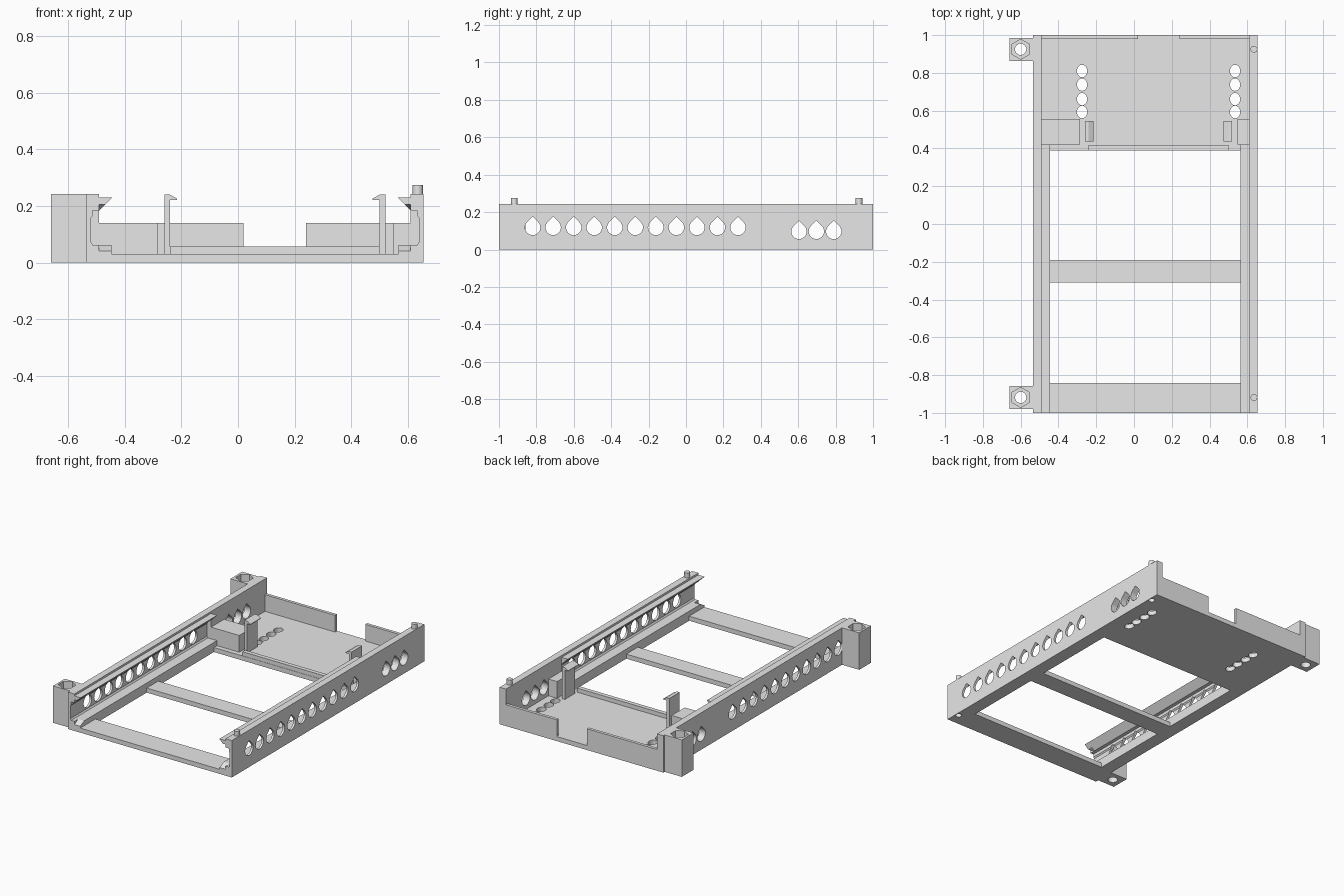
import bpy, bmesh, math
from mathutils import Vector

cube = bpy.data.objects.get("Cube")
if cube:
    bpy.data.objects.remove(cube, do_unlink=True)

GREY = (0.8, 0.8, 0.8, 1)
mat = bpy.data.materials.new("plain_grey")
mat.use_nodes = True
mat.diffuse_color = GREY
mat.node_tree.nodes["Principled BSDF"].inputs["Base Color"].default_value = GREY

MID = 0.06  # centre line between the two side walls


def loft(name, ring_a, ring_b):
    """Solid between two matching rings of 3D points."""
    bm = bmesh.new()
    a = [bm.verts.new(p) for p in ring_a]
    b = [bm.verts.new(p) for p in ring_b]
    bm.faces.new(a)
    bm.faces.new(b[::-1])
    n = len(a)
    for i in range(n):
        j = (i + 1) % n
        bm.faces.new((a[j], a[i], b[i], b[j]))
    bmesh.ops.recalc_face_normals(bm, faces=bm.faces)
    mesh = bpy.data.meshes.new(name)
    bm.to_mesh(mesh)
    bm.free()
    mesh.materials.append(mat)
    obj = bpy.data.objects.new(name, mesh)
    bpy.context.collection.objects.link(obj)
    return obj


def box(name, x, y, z):
    ring = [(x[0], y[0]), (x[1], y[0]), (x[1], y[1]), (x[0], y[1])]
    return loft(name, [(p, q, z[0]) for p, q in ring], [(p, q, z[1]) for p, q in ring])


def along_y(name, profile, y0, y1, end=None):
    """Extrude an (x, z) profile along y, optionally changing shape."""
    return loft(name, [(x, y0, z) for x, z in profile],
                [(x, y1, z) for x, z in (end or profile)])


def column(name, x, y, z0, z1, rx, ry=None, sides=24):
    ring = []
    for i in range(sides):
        t = math.tau * i / sides + math.pi / 2
        ring.append((x + rx * math.cos(t), y + (ry or rx) * math.sin(t)))
    return loft(name, [(p, q, z0) for p, q in ring], [(p, q, z1) for p, q in ring])


def cut(obj, cutters):
    """Subtract the cutters, bake the result and delete them."""
    for c in cutters:
        c.hide_render = True
        mod = obj.modifiers.new("cut", 'BOOLEAN')
        mod.operation = 'DIFFERENCE'
        mod.solver = 'EXACT'
        mod.object = c
    graph = bpy.context.evaluated_depsgraph_get()
    mesh = bpy.data.meshes.new_from_object(obj.evaluated_get(graph))
    obj.modifiers.clear()
    obj.data = mesh
    for c in cutters:
        bpy.data.objects.remove(c, do_unlink=True)


def teardrop(x0, x1, y, z, r=0.041):
    ring = [(y, z + r * math.sqrt(2))]
    for i in range(25):
        t = math.radians(135 + 270 * i / 24)
        ring.append((y + r * math.cos(t), z + r * math.sin(t)))
    return loft("hole_cutter", [(x0, p, q) for p, q in ring], [(x1, p, q) for p, q in ring])


# Side walls, guide rails and overhanging lips, mirrored about the centre line
for side, label in ((-1, "right"), (1, "left")):
    def sx(points):
        return [(MID + side * d, z) for d, z in points]

    def span(a, b):
        return sorted((MID + side * a, MID + side * b))

    wall = box(label + "_wall", span(0.55, 0.595), (-1, 1), (0, 0.243))
    slot = [(0.54, 0.063), (0.573, 0.063), (0.58, 0.073), (0.58, 0.157),
            (0.573, 0.165), (0.573, 0.185), (0.54, 0.185)]
    cutters = [along_y("slot_cutter", sx(slot), -1.01, 0.42)]
    rows = [(-0.82 + 0.1098 * i, 0.118) for i in range(11)]
    rows += [(0.604 + 0.093 * i, 0.097) for i in range(3)]
    x0, x1 = span(0.5, 0.65)
    cutters += [teardrop(x0, x1, y, z) for y, z in rows]
    if side > 0:
        cutters += [column("socket_cutter", 0.635, y, -0.01, 0.04, 0.019) for y in (-0.92, 0.925)]
    cut(wall, cutters)

    # Rail under the slot, with a ramped front end
    rail = [(0.507, 0), (0.55, 0), (0.55, 0.063), (0.507, 0.063)]
    ramp = [(0.507, 0), (0.55, 0), (0.55, 0.042), (0.507, 0.042)]
    along_y(label + "_rail", sx(rail), -0.96, 0.42)
    along_y(label + "_rail_ramp", sx(ramp), -1, -0.96, sx(rail))

    # Overhanging lip above the slot, relieved at the front end
    lip = [(0.55, 0.23), (0.505, 0.23), (0.53, 0.205), (0.55, 0.185)]
    lead = [(0.55, 0.23), (0.505, 0.23), (0.53, 0.205), (0.55, 0.205)]
    along_y(label + "_lip", sx(lip), -0.96, 0.42)
    along_y(label + "_lip_lead", sx(lead), -1, -0.96, sx(lip))

# Rear floor with ventilation holes
floor = box("rear_floor", (-0.49, 0.61), (0.388, 1), (0, 0.03))
cut(floor, [column("vent_cutter", x, y, -0.1, 0.1, 0.027, 0.033)
            for x in (-0.275, 0.535) for y in (0.593, 0.661, 0.738, 0.81)])
box("floor_front_ridge", (-0.24, 0.5), (0.39, 0.418), (0.03, 0.057))

# Cross bars
box("front_bar", (-0.447, 0.567), (-1, -0.843), (0, 0.03))
box("middle_bar", (-0.447, 0.567), (-0.31, -0.19), (0, 0.03))

# Back wall in two parts with a gap
box("back_wall_right", (-0.49, 0.02), (0.98, 1), (0.03, 0.14))
box("back_wall_left", (0.24, 0.61), (0.98, 1), (0.03, 0.14))

# End stops for the rails
box("right_stop", (-0.49, -0.285), (0.42, 0.557), (0.03, 0.14))
box("left_stop", (0.547, 0.61), (0.42, 0.557), (0.03, 0.14))

# Snap latches
latch = [(0.39, 0.03), (0.39, 0.24), (0.37, 0.24), (0.345, 0.226),
         (0.345, 0.222), (0.37, 0.222), (0.37, 0.03)]
for side, label in ((-1, "right"), (1, "left")):
    along_y(label + "_latch", [(0.13 + side * d, z) for d, z in latch], 0.437, 0.545)

# Corner lugs with nut pockets on one side, pins on the other
for y, label in ((-0.918, "front"), (0.925, "back")):
    lug = box(label + "_lug", (-0.66, -0.535), (y - 0.061, y + 0.061), (0, 0.243))
    cut(lug, [column("bolt_cutter", -0.6, y, -0.1, 0.4, 0.03),
              column("nut_cutter", -0.6, y, 0.18, 0.4, 0.053, sides=6)])
    column(label + "_pin", 0.635, y, 0.24, 0.275, 0.018)
